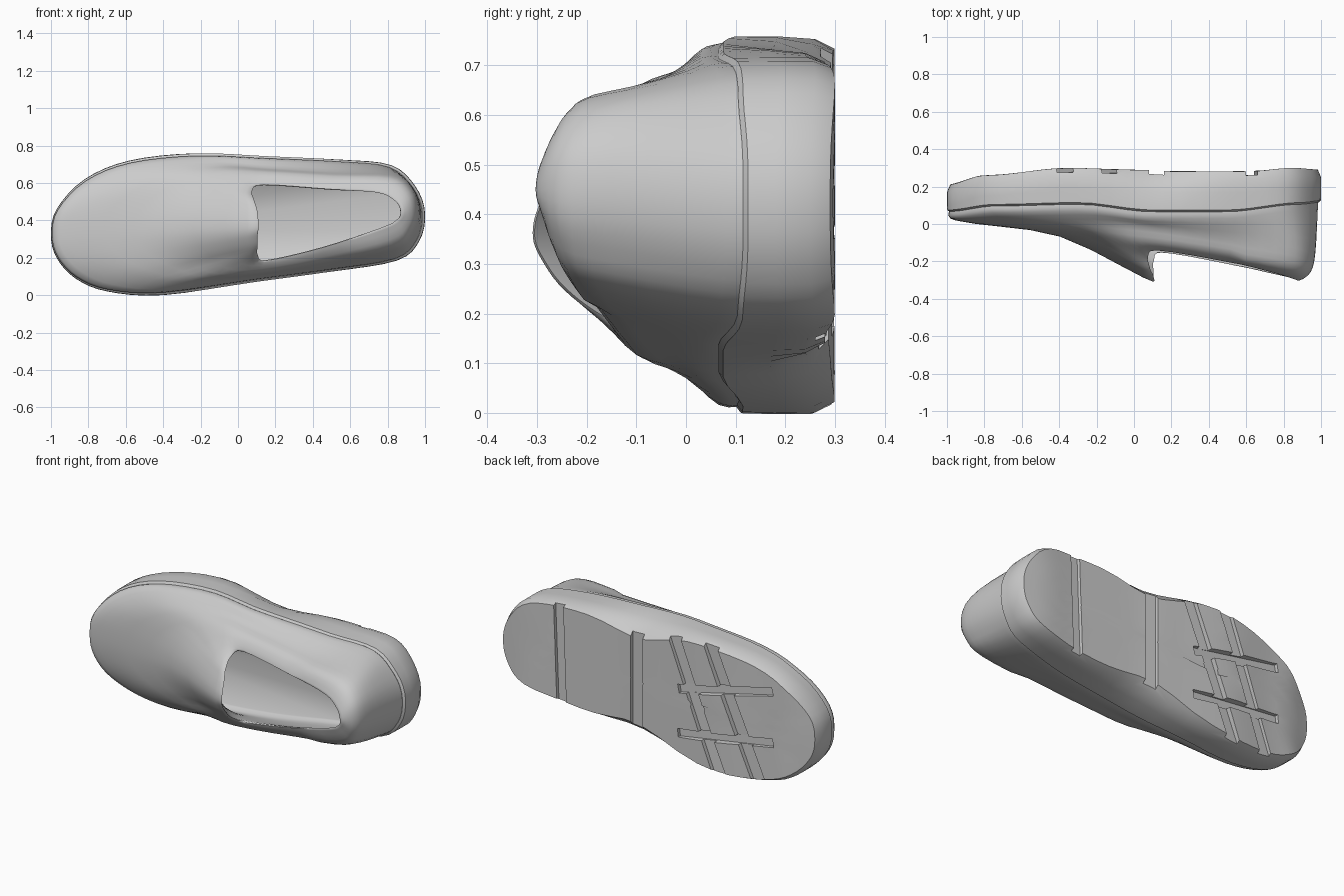
import bpy, bmesh, math
from mathutils import Vector as V

if "Cube" in bpy.data.objects:
    bpy.data.objects.remove(bpy.data.objects["Cube"])

# Control rays run round the shoe: toe, upper edge, heel, lower edge
SOLE = [(-1, .32), (-.97, .46), (-.82, .62), (-.58, .72), (-.22, .76), (.15, .745), (.55, .725),
        (.82, .695), (.95, .58), (1, .44), (.97, .29), (.85, .185), (.5, .125), (.1, .07),
        (-.4, .0), (-.7, .02), (-.87, .09), (-.97, .2)]
BODY = [(-.84, .0, .36), (-.8, .0, .46), (-.68, .0, .56), (-.47, .0, .645), (-.12, .0, .695),
        (.17, -.03, .68), (.52, -.08, .66), (.82, -.12, .65), (.935, -.15, .57), (.97, -.15, .45),
        (.94, -.15, .33), (.84, -.13, .235), (.48, -.08, .165), (.12, -.03, .105), (-.3, .0, .07),
        (-.57, 0, .11), (-.73, 0, .18), (-.82, 0, .27)]
COLLAR = [(.05, -.285, .38), (.05, -.275, .42), (.05, -.255, .47), (.045, -.225, .52), (.05, -.17, .57),
          (.13, -.14, .60), (.5, -.2, .575), (.76, -.26, .56), (.86, -.29, .51), (.89, -.3, .45),
          (.87, -.29, .40), (.78, -.27, .35), (.45, -.2, .245), (.14, -.15, .175), (.07, -.19, .2),
          (.06, -.24, .25), (.05, -.27, .3), (.05, -.285, .34)]
BOTTOM = [(-1, .21), (-.8, .26), (-.35, .3), (0, .29), (.25, .28), (.6, .28), (.85, .3), (1, .29)]
EDGE = [(-1, .06), (-.75, .09), (-.3, .1), (.1, .06), (.5, .06), (.9, .1), (1, .11)]


def interp(tab, x):
    for (a, ya), (b, yb) in zip(tab, tab[1:]):
        if x <= b:
            t = max(0, (x - a) / (b - a))
            t = t * t * (3 - 2 * t)
            return ya + (yb - ya) * t
    return tab[-1][1]


def cr(a, b, c, d, t):
    return .5 * (2 * b + (c - a) * t + (2 * a - 5 * b + 4 * c - d) * t * t
                 + (3 * b - a - 3 * c + d) * t ** 3)


def dense(pts, k=4):
    n = len(pts)
    p = [V(q) for q in pts]
    return [cr(p[i - 1], p[i], p[(i + 1) % n], p[(i + 2) % n], j / k) for i in range(n) for j in range(k)]


def loft(rings, k=3):
    out = []
    for i in range(len(rings) - 1):
        a, b, c, d = (rings[max(i - 1, 0)], rings[i], rings[i + 1], rings[min(i + 2, len(rings) - 1)])
        for j in range(k):
            out.append([cr(*q, j / k) for q in zip(a, b, c, d)])
    return out + [rings[-1]]


def skin(name, rings, cap_start, cap_end, angle):
    bm = bmesh.new()
    vs = [[bm.verts.new(p) for p in r] for r in rings]
    n = len(rings[0])
    for a, b in zip(vs, vs[1:]):
        for i in range(n):
            bm.faces.new((a[i], a[(i + 1) % n], b[(i + 1) % n], b[i]))
    if cap_start:
        bm.faces.new(vs[0])
    if cap_end:
        bm.faces.new(vs[-1])
    bmesh.ops.recalc_face_normals(bm, faces=bm.faces)
    me = bpy.data.meshes.new(name)
    bm.to_mesh(me)
    bm.free()
    ob = bpy.data.objects.new(name, me)
    bpy.context.collection.objects.link(ob)
    smooth(ob, angle)
    return ob


def smooth(ob, angle):
    bpy.ops.object.select_all(action='DESELECT')
    ob.select_set(True)
    bpy.context.view_layer.objects.active = ob
    bpy.ops.object.shade_smooth_by_angle(angle=math.radians(angle))


def inset(p, y, s, sx=None):
    """Shrink a ring point toward the long spine of the shoe."""
    zm = .39 + .05 * p.x
    sx = s if sx is None else sx
    return V((p.x * (1 - (1 - sx) * .35), y, zm + (p.z - zm) * s))


def waist(x):
    return .22 * math.exp(-((x - .12) / .24) ** 2)


outline = dense([(x, 0, z) for x, z in SOLE])
body, collar = dense(BODY), dense(COLLAR)

# Sole: wall plus gently curved, waisted bottom
edge = [V((p.x, interp(EDGE, p.x), p.z)) for p in outline]
mid_wall = [inset(p, interp(BOTTOM, p.x) - .11, 1 - .15 * waist(p.x), 1) for p in outline]
wall = [inset(p, interp(BOTTOM, p.x) - .04, 1 - .6 * waist(p.x), 1) for p in outline]
rings = [[inset(p, .16, .1) for p in edge], [inset(p, .13, .7) for p in edge],
         [inset(p, p.y + .005, .96) for p in edge], [inset(p, p.y + .015, .995) for p in edge],
         mid_wall, wall]
for s in (.95, .75, .5, .25, .04):
    ring = []
    for p in outline:
        q = inset(p, 0, s * (1 - waist(p.x)), s)
        q.y = interp(BOTTOM, q.x)
        ring.append(q)
    rings.append(ring)
sole = skin("sole", rings, True, True, 40)

# Tread grooves: (x, z, length, width, angle)
cut = bmesh.new()
for x, z, ln, w, ang in [(-.52, .36, 1.0, .08, 68), (-.27, .38, 1.0, .08, 68), (-.45, .5, .6, .05, -12),
                         (-.45, .22, .6, .05, -8), (.12, .4, .9, .08, 90), (.62, .43, .9, .06, 88)]:
    c = bmesh.ops.create_cube(cut, size=1)['verts']
    ca, sa = math.cos(math.radians(ang)), math.sin(math.radians(ang))
    for v in c:
        u, d, t = v.co.x * ln, v.co.y * .1, v.co.z * w
        px = x + u * ca - t * sa
        v.co = V((px, interp(BOTTOM, px) + .03 + d, z + u * sa + t * ca))
me = bpy.data.meshes.new("tread_cutter")
cut.to_mesh(me)
cut.free()
cutter = bpy.data.objects.new("tread_cutter", me)
bpy.context.collection.objects.link(cutter)
cutter.hide_render = True
cutter.hide_set(True)
mod = sole.modifiers.new("tread", 'BOOLEAN')
mod.operation = 'DIFFERENCE'
mod.solver = 'EXACT'
mod.use_self = True
mod.object = cutter

# Upper: side walls, vamp, rolled collar and lining down to the footbed
base = [inset(p, p.y + .02, .955) for p in edge]
low = [inset(p, p.y - .03, .95) for p in edge]
mid = []
for b, c in zip(body, collar):
    m = (b + c) / 2
    m.y += .09 * max(0, -b.x)
    side = min(1, max(0, (b.x + .5) / .4))
    m += (b - c) * .2 * side
    m.y -= (.06 if b.x > .6 else .04) * side
    mid.append(m)
cen = V((.45, 0, .41))


def inward(p, dy, f):
    return V((p.x + (cen.x - p.x) * f, p.y + dy, p.z + (cen.z - p.z) * f))


roll = [inward(c, .015, .05) for c in collar]
line1 = [inward(m, .08, .09) for m in mid]
line2 = [inward(V((b.x, .06, b.z)), 0, .08) for b in body]
floor = [inward(V((b.x, .1, b.z)), 0, .14) for b in body]
skin("upper", loft([base, low, body, mid, collar, roll, line1, line2, floor]), False, True, 60)
